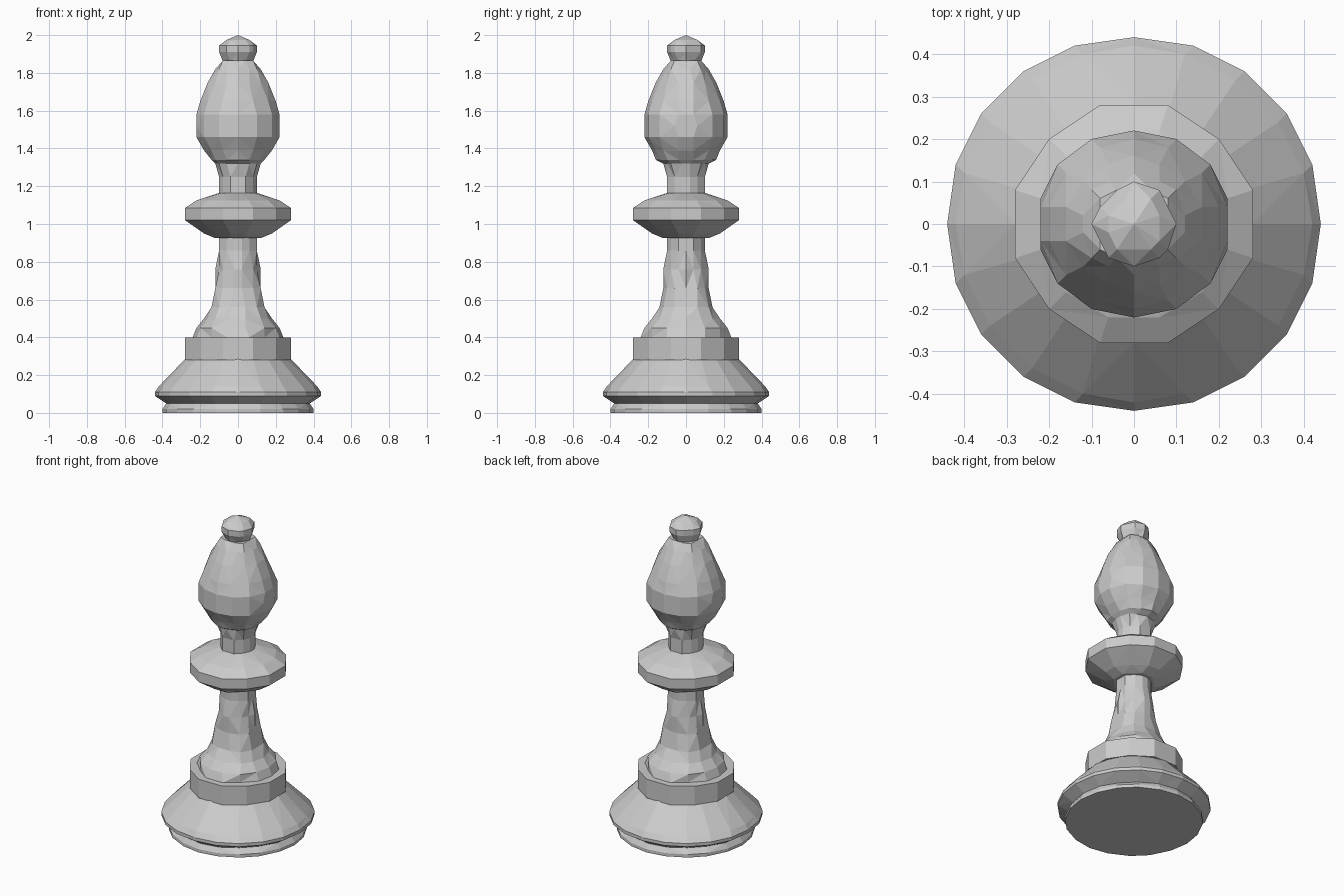
import bpy
import bmesh
import math

cube = bpy.data.objects.get("Cube")
if cube:
    bpy.data.objects.remove(cube, do_unlink=True)

grey = bpy.data.materials.new("stone grey")
grey.use_nodes = True
colour = (0.6, 0.6, 0.6, 1)
grey.diffuse_color = colour
grey.node_tree.nodes["Principled BSDF"].inputs["Base Color"].default_value = colour

STEP = 0.02  # coarse carving grid


def snap(value):
    return round(value / STEP) * STEP


def lathe(name, profile, sides, turn=0.0):
    """Turn a (radius, height) profile, snapping each ring to the carving grid."""
    bm = bmesh.new()
    rings = []
    for radius, z in profile:
        if radius == 0:
            rings.append([bm.verts.new((0, 0, z))])
            continue
        ring = []
        for i in range(sides):
            a = math.tau * (i + turn) / sides
            ring.append(bm.verts.new((snap(radius * math.cos(a)), snap(radius * math.sin(a)), z)))
        rings.append(ring)
    for low, high in zip(rings, rings[1:]):
        for i in range(sides):
            j = (i + 1) % sides
            if len(high) == 1:
                bm.faces.new((low[i], low[j], high[0]))
            else:
                bm.faces.new((low[i], low[j], high[j], high[i]))
    bm.faces.new(list(reversed(rings[0])))
    if len(rings[-1]) > 1:
        bm.faces.new(rings[-1])
    bmesh.ops.triangulate(bm, faces=[f for f in bm.faces if len(f.verts) == 4])
    bmesh.ops.dissolve_degenerate(bm, edges=bm.edges, dist=0.0005)
    bmesh.ops.recalc_face_normals(bm, faces=bm.faces)
    mesh = bpy.data.meshes.new(name)
    bm.to_mesh(mesh)
    bm.free()
    mesh.materials.append(grey)
    obj = bpy.data.objects.new(name, mesh)
    bpy.context.collection.objects.link(obj)
    return obj


# Foot with its groove, flared rim and sloping shoulder
lathe("base", [(0.40, 0), (0.40, 0.02), (0.38, 0.05), (0.44, 0.09),
               (0.44, 0.11), (0.42, 0.14), (0.28, 0.285)], 20)
# Upright drum on the shoulder
lathe("drum", [(0.285, 0.28), (0.285, 0.40)], 12, 0.5)
# Tapering column
lathe("stem", [(0.24, 0.40), (0.22, 0.45), (0.18, 0.50), (0.145, 0.56), (0.13, 0.66),
               (0.115, 0.76), (0.10, 0.86), (0.10, 0.94)], 14)
# Wide collar
lathe("collar", [(0.12, 0.925), (0.18, 0.95), (0.28, 1.02), (0.285, 1.085),
                 (0.22, 1.125), (0.10, 1.165)], 12, 0.5)
# Neck, swollen head and taper
lathe("head", [(0.10, 1.15), (0.10, 1.25), (0.12, 1.32), (0.15, 1.34), (0.18, 1.39),
               (0.22, 1.46), (0.225, 1.52), (0.22, 1.58), (0.20, 1.65), (0.16, 1.75),
               (0.12, 1.82), (0.09, 1.865)], 14, 0.5)
# Button on the tip
lathe("finial", [(0.075, 1.86), (0.10, 1.91), (0.10, 1.945), (0.06, 1.975), (0, 2.0)], 12)
